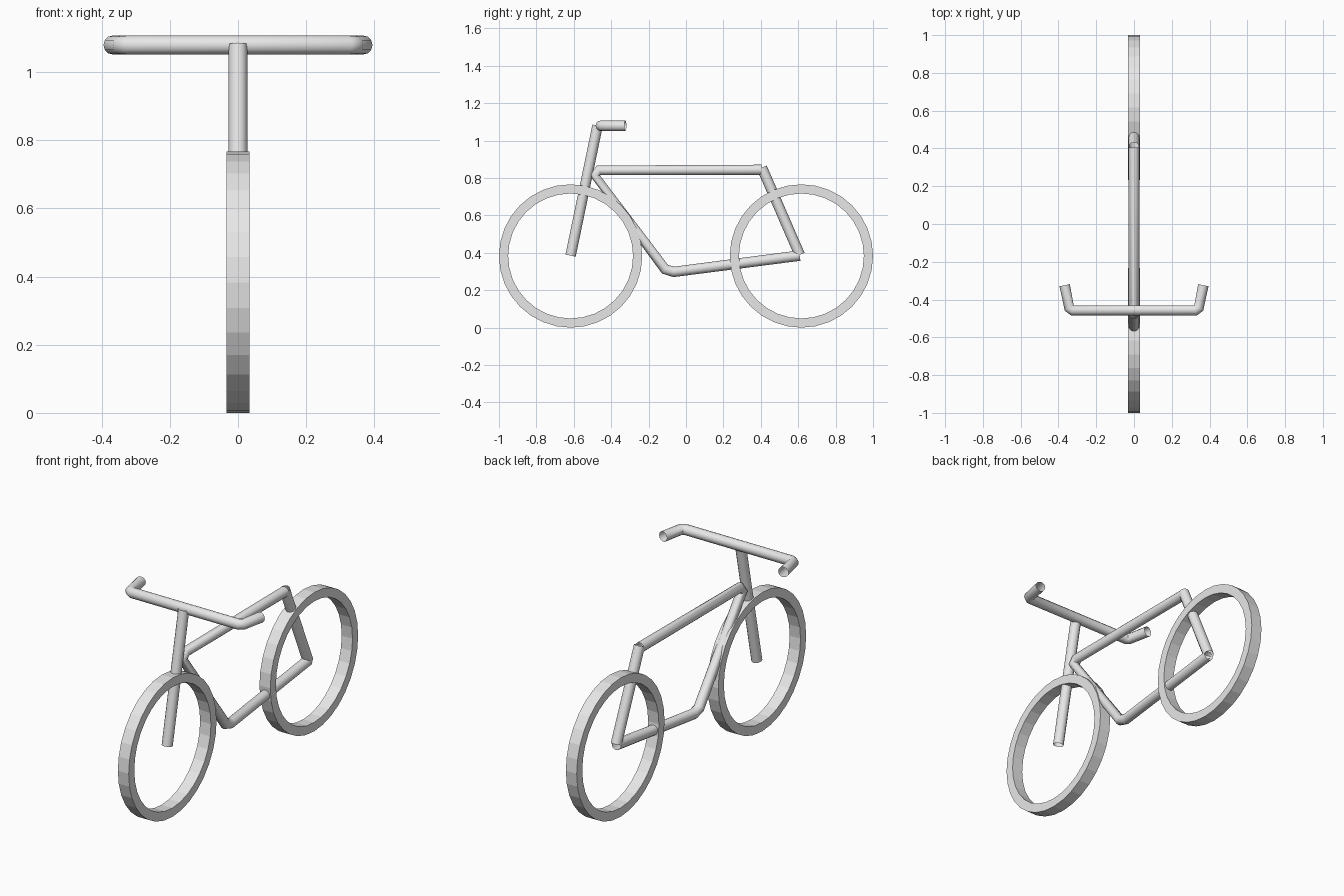
import bpy, math
from mathutils import Matrix

if "Cube" in bpy.data.objects:
    bpy.data.objects.remove(bpy.data.objects["Cube"])

R = 0.028  # tube radius

grey = bpy.data.materials.new("light_grey")
grey.diffuse_color = (0.8, 0.8, 0.8, 1)
grey.use_nodes = True
grey.node_tree.nodes["Principled BSDF"].inputs["Base Color"].default_value = grey.diffuse_color


def tube(name, points):
    """Open-ended round tube along a polyline, converted to a mesh."""
    curve = bpy.data.curves.new(name, 'CURVE')
    curve.dimensions = '3D'
    curve.bevel_depth = R
    curve.bevel_resolution = 4
    curve.use_fill_caps = False
    spline = curve.splines.new('POLY')
    spline.points.add(len(points) - 1)
    for p, co in zip(spline.points, points):
        p.co = (*co, 1)
    obj = bpy.data.objects.new(name, curve)
    bpy.context.collection.objects.link(obj)
    bpy.ops.object.select_all(action='DESELECT')
    obj.select_set(True)
    bpy.context.view_layer.objects.active = obj
    bpy.ops.object.convert(target='MESH')
    obj = bpy.context.object
    obj.data.materials.clear()
    obj.data.materials.append(grey)
    bpy.ops.object.shade_smooth_by_angle(angle=math.radians(40))
    return obj


def wheel(name, y, outer=0.383, inner=0.334, half=0.033, sides=32):
    """Flat-shaded rim with a rectangular cross-section."""
    section = [(outer, -half), (outer, half), (inner, half), (inner, -half)]
    verts, faces = [], []
    for i in range(sides):
        a = 2 * math.pi * i / sides
        for r, x in section:
            verts.append((x, y + r * math.cos(a), 0.383 + r * math.sin(a)))
        for k in range(4):
            n, j = (k + 1) % 4, (i + 1) % sides
            faces.append((i * 4 + k, j * 4 + k, j * 4 + n, i * 4 + n))
    mesh = bpy.data.meshes.new(name)
    mesh.from_pydata(verts, [], faces)
    mesh.materials.append(grey)
    obj = bpy.data.objects.new(name, mesh)
    bpy.context.collection.objects.link(obj)
    # make sure the faces point outwards
    bpy.ops.object.select_all(action='DESELECT')
    obj.select_set(True)
    bpy.context.view_layer.objects.active = obj
    bpy.ops.object.mode_set(mode='EDIT')
    bpy.ops.mesh.select_all(action='SELECT')
    bpy.ops.mesh.normals_make_consistent(inside=False)
    bpy.ops.object.mode_set(mode='OBJECT')


# wheels
wheel("front_wheel", -0.617)
wheel("rear_wheel", 0.617)

# top tube, down tube and chain stay in one bent tube
tube("main_frame", [(0, y, z) for y, z in [
    (0.405, 0.843), (-0.465, 0.841), (-0.488, 0.815),
    (-0.112, 0.312), (-0.065, 0.298), (0.608, 0.385)]])

# seat tube and front fork
tube("seat_tube", [(0, 0.406, 0.855), (0, 0.608, 0.389)])
tube("front_fork", [(0, -0.617, 0.385), (0, -0.473, 1.08)])

# handlebar, mirrored around the middle
half_bar = [(0.325, -0.457, 1.079), (0.343, -0.444, 1.079), (0.367, -0.324, 1.079)]
tube("handlebar", [(-x, y, z) for x, y, z in reversed(half_bar)] + half_bar)
